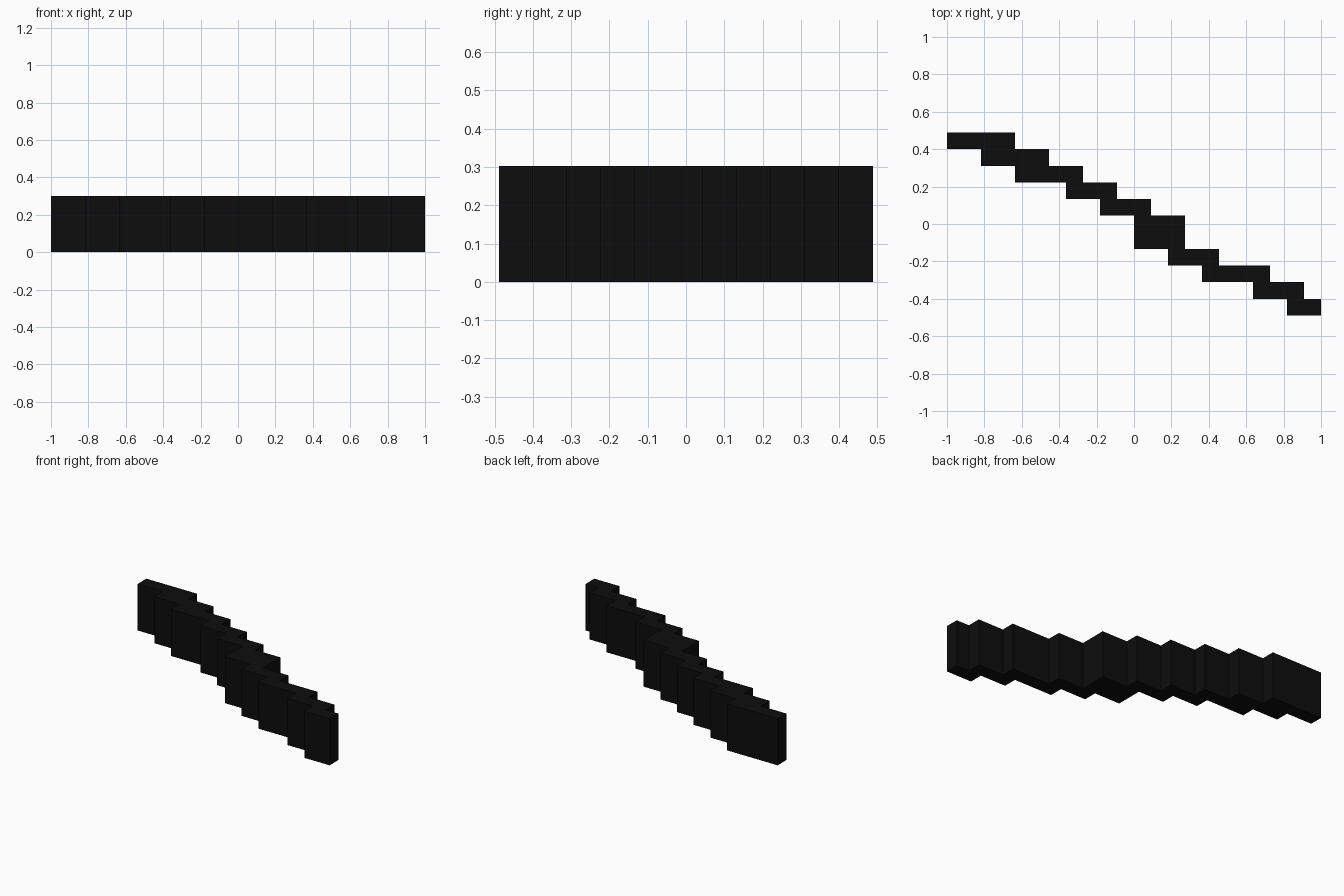
import bpy
import bmesh

cube = bpy.data.objects.get("Cube")
if cube:
    bpy.data.objects.remove(cube, do_unlink=True)

CELL_X = 1 / 11
CELL_Y = 0.978 / 11
HEIGHT = 0.302

# Start and end cell of each row, from the back to the front
ROWS = [(0, 4), (2, 6), (4, 8), (7, 10), (9, 12), (11, 14),
        (11, 14), (13, 16), (15, 19), (18, 21), (20, 22)]


def corner(column, row):
    return (-1 + column * CELL_X, 0.489 - row * CELL_Y)


def add_point(path, point):
    if not path or path[-1] != point:
        path.append(point)


# Stepped outline: down the left ends, then back up the right ends
left, right = [], []
for row, (start, end) in enumerate(ROWS):
    for edge in (row, row + 1):
        add_point(left, corner(start, edge))
        add_point(right, corner(end, edge))
outline = left + right[::-1]

# Extrude the outline into a solid wall
bm = bmesh.new()
base = bm.faces.new([bm.verts.new((x, y, 0)) for x, y in outline])
top = bmesh.ops.extrude_face_region(bm, geom=[base], use_keep_orig=True)["geom"]
bmesh.ops.translate(bm, vec=(0, 0, HEIGHT),
                    verts=[v for v in top if isinstance(v, bmesh.types.BMVert)])
bmesh.ops.recalc_face_normals(bm, faces=bm.faces)
bmesh.ops.triangulate(bm, faces=[f for f in bm.faces if len(f.verts) > 4])
mesh = bpy.data.meshes.new("stepped_wall")
bm.to_mesh(mesh)
bm.free()

# Matte black
black = bpy.data.materials.new("black")
black.use_nodes = True
color = (0.004, 0.004, 0.004, 1)
black.diffuse_color = color
shader = black.node_tree.nodes["Principled BSDF"]
shader.inputs["Base Color"].default_value = color
shader.inputs["Roughness"].default_value = 0.9
mesh.materials.append(black)

wall = bpy.data.objects.new("stepped_wall", mesh)
bpy.context.collection.objects.link(wall)
